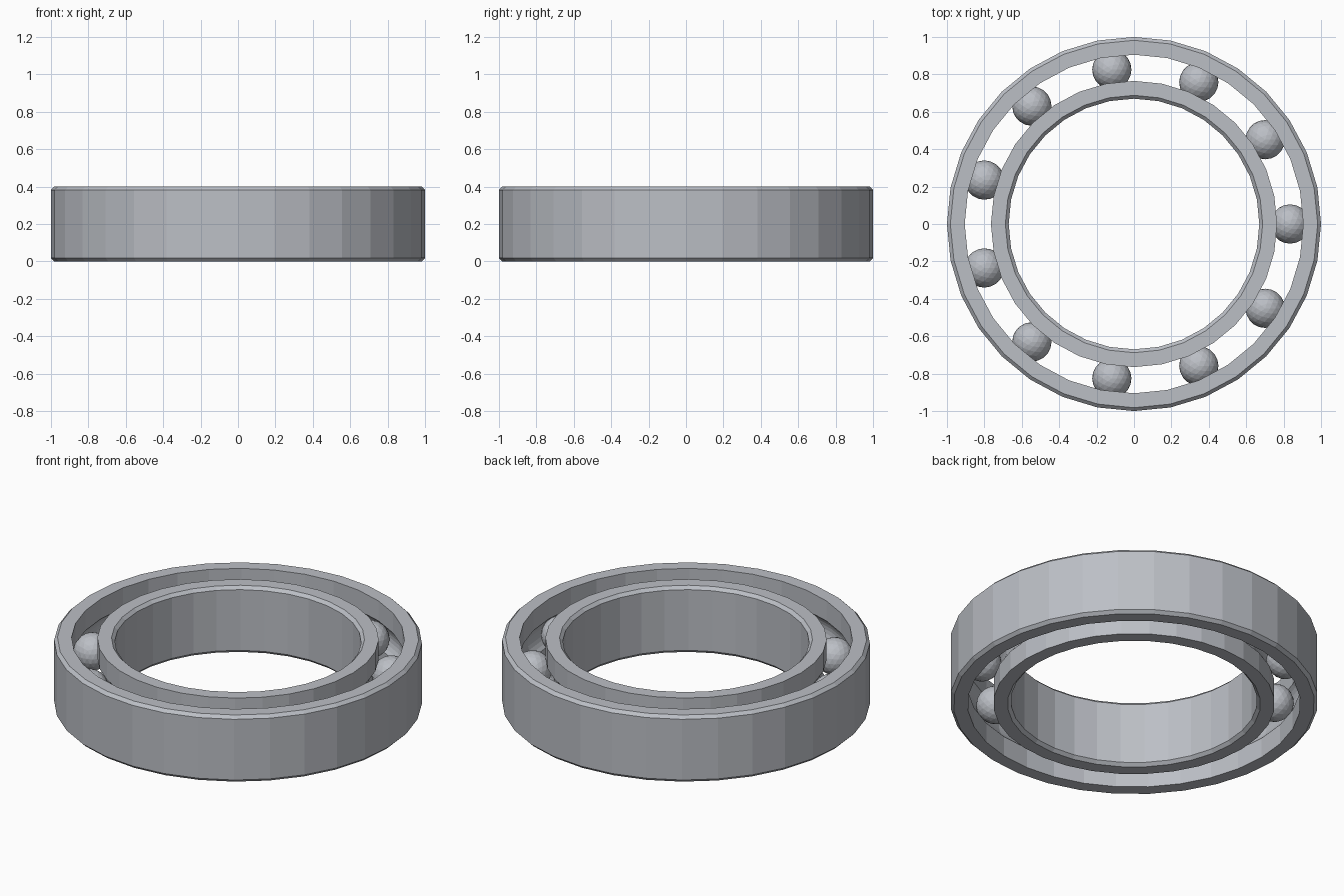
import bpy
import math

cube = bpy.data.objects.get("Cube")
if cube:
    bpy.data.objects.remove(cube, do_unlink=True)

HEIGHT = 0.4
MID = HEIGHT / 2
SEGMENTS = 32
BALLS = 11
TRACK = 0.834        # radius of the ball circle
BALL_R = 0.105
BEVEL = 0.018

# Steel, shared by every part
steel = bpy.data.materials.new("brushed steel")
steel.use_nodes = True
colour = (0.50, 0.52, 0.56, 1)
steel.diffuse_color = colour
steel.node_tree.nodes["Principled BSDF"].inputs["Base Color"].default_value = colour


def make_ring(name, plain, race):
    """Lathe a ring with a bevelled plain wall and a grooved race wall."""
    side = 1 if race > plain else -1          # direction from plain wall to race wall
    profile = [(plain, BEVEL), (plain + side * BEVEL, 0), (race, 0)]
    # Ball groove: arc cut into the race wall
    groove_r = BALL_R + 0.002
    reach = math.acos(abs(TRACK - race) / groove_r)
    steps = 8
    for i in range(steps + 1):
        a = reach * (2 * i / steps - 1)
        profile.append((TRACK - side * groove_r * math.cos(a),
                        MID + groove_r * math.sin(a)))
    profile += [(race, HEIGHT), (plain + side * BEVEL, HEIGHT), (plain, HEIGHT - BEVEL)]

    count = len(profile)
    verts, faces = [], []
    for s in range(SEGMENTS):
        t = 2 * math.pi * s / SEGMENTS
        verts += [(r * math.cos(t), r * math.sin(t), z) for r, z in profile]
        here, after = s * count, (s + 1) % SEGMENTS * count
        for p in range(count):
            q = (p + 1) % count
            quad = (here + p, here + q, after + q, after + p)
            faces.append(quad if side < 0 else quad[::-1])
    # Orient faces outward
    mesh = bpy.data.meshes.new(name)
    mesh.from_pydata(verts, [], faces)
    import bmesh
    bm = bmesh.new()
    bm.from_mesh(mesh)
    bmesh.ops.recalc_face_normals(bm, faces=bm.faces)
    bm.to_mesh(mesh)
    bm.free()
    mesh.materials.append(steel)
    ring = bpy.data.objects.new(name, mesh)
    bpy.context.collection.objects.link(ring)


# Races
make_ring("outer_race", 1.0, 0.905)
make_ring("inner_race", 0.67, 0.765)

# Balls, evenly spaced around the track
for i in range(BALLS):
    t = 2 * math.pi * i / BALLS
    bpy.ops.mesh.primitive_ico_sphere_add(
        subdivisions=3, radius=BALL_R,
        location=(TRACK * math.cos(t), TRACK * math.sin(t), MID))
    ball = bpy.context.object
    ball.name = f"ball_{i + 1}"
    ball.data.materials.append(steel)
